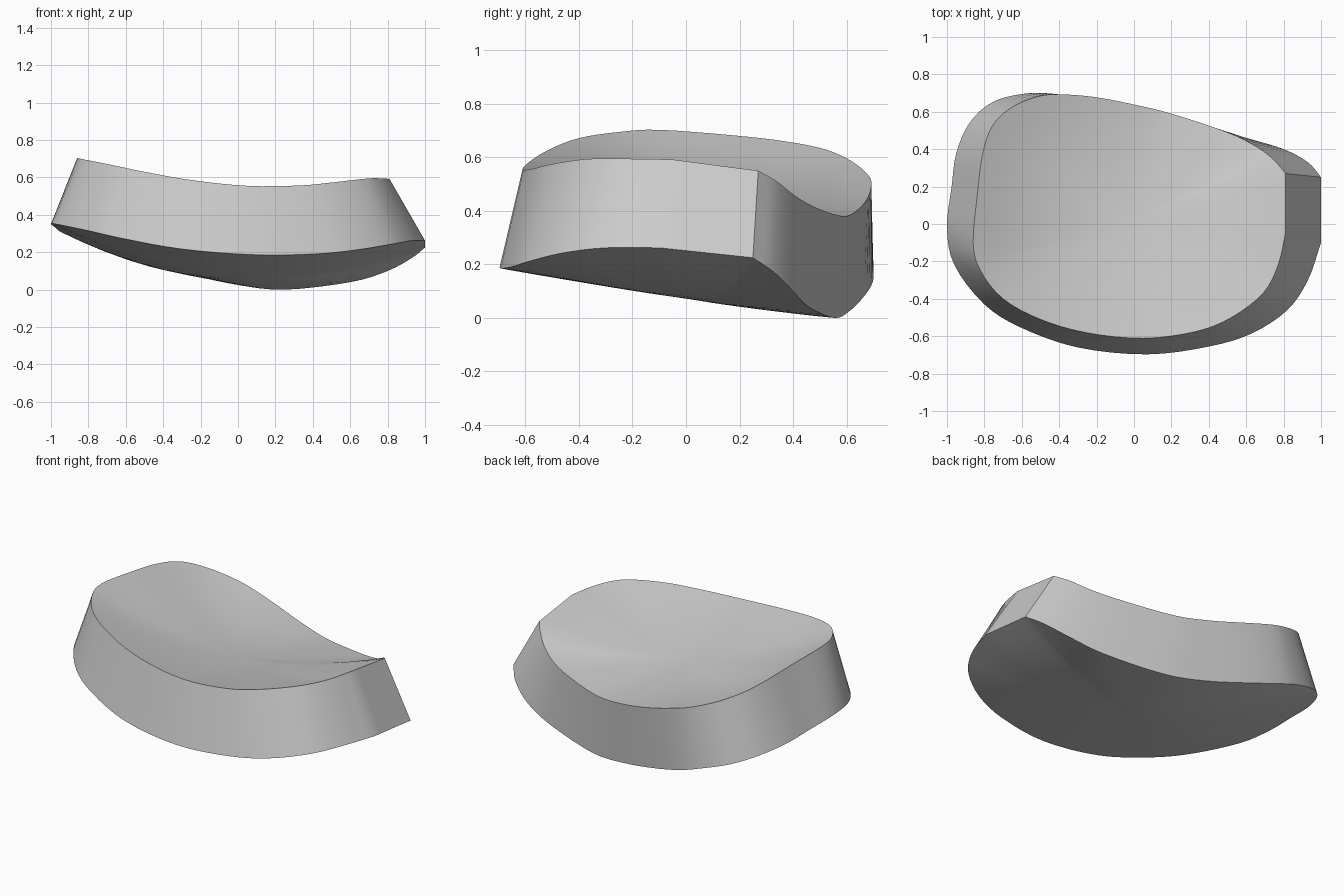
import bpy, bmesh, math
from mathutils import Vector

if "Cube" in bpy.data.objects:
    bpy.data.objects.remove(bpy.data.objects["Cube"])

# Matching rim curves, from the back-right corner round the back, left and front
LOWER = [(1, .25, .225), (.93, .33, .17), (.8, .40, .10), (.6, .46, .04), (.25, .555, 0),
         (0, .61, .025), (-.25, .665, .08), (-.45, .698, .135), (-.6, .695, .185),
         (-.76, .65, .235), (-.88, .54, .28), (-.95, .38, .31), (-.975, .2, .33),
         (-1, -.02, .352), (-.96, -.22, .348), (-.8, -.43, .315), (-.6, -.556, .27),
         (-.3, -.66, .217), (.07, -.697, .187), (.4, -.655, .19), (.63, -.585, .212),
         (.82, -.46, .243), (.93, -.3, .262), (1, -.1, .262)]
UPPER = [(.81, .27, .55), (.75, .34, .51), (.66, .41, .455), (.5, .49, .41), (.2, .59, .38),
         (-.02, .643, .405), (-.22, .68, .45), (-.4, .693, .50), (-.52, .68, .535),
         (-.66, .62, .585), (-.76, .52, .63), (-.81, .37, .66), (-.835, .18, .682),
         (-.86, -.1, .703), (-.82, -.25, .695), (-.7, -.40, .672), (-.5, -.51, .63),
         (-.25, -.582, .586), (.05, -.611, .555), (.33, -.575, .557), (.52, -.50, .575),
         (.69, -.37, .594), (.77, -.22, .595), (.81, -.05, .592)]
STEPS, RINGS = 4, 10


def smooth_rim(points):
    """Catmull-Rom curve through the points, left open at the flat right end."""
    p = [Vector(q) for q in points]
    p = [2 * p[0] - p[1]] + p + [2 * p[-1] - p[-2]]
    out = []
    for i in range(1, len(p) - 2):
        a, b, c, d = p[i - 1:i + 3]
        for k in range(STEPS):
            t = k / STEPS
            out.append(.5 * (2 * b + (c - a) * t + (2 * a - 5 * b + 4 * c - d) * t * t
                             + (3 * b - a - 3 * c + d) * t ** 3))
    out.append(p[-2])
    # straight flat end
    for k in range(1, 6):
        out.append(p[-2].lerp(p[1], k / 6))
    return out


def dished_face(bm, rim, height, slope_x, slope_y):
    """Concentric rings forming a tilted, gently bowled surface; returns rim verts."""
    rings = []
    for r in range(RINGS, 0, -1):
        s = r / RINGS
        ring = []
        for q in rim:
            tilt = slope_x * q.x + slope_y * q.y
            z = height + tilt * s + (q.z - height - tilt) * s * s
            ring.append(bm.verts.new((q.x * s, q.y * s, z)))
        rings.append(ring)
    for a, b in zip(rings, rings[1:]):
        bridge(bm, a, b)
    mid = bm.verts.new((0, 0, height))
    last = rings[-1]
    for i in range(len(last)):
        bm.faces.new((last[i - 1], last[i], mid))
    return rings[0]


def bridge(bm, a, b):
    for i in range(len(a)):
        bm.faces.new((a[i - 1], a[i], b[i], b[i - 1]))


# Curved slab: dished top, bowled underside, slanted side wall
bm = bmesh.new()
top = dished_face(bm, smooth_rim(UPPER), .445, -.055, -.14)
bottom = dished_face(bm, smooth_rim(LOWER), .075, -.055, -.15)
bridge(bm, bottom, top)
bmesh.ops.recalc_face_normals(bm, faces=bm.faces)
mesh = bpy.data.meshes.new("curved_slab")
bm.to_mesh(mesh)
bm.free()
slab = bpy.data.objects.new("curved_slab", mesh)
bpy.context.collection.objects.link(slab)
bpy.context.view_layer.objects.active = slab
slab.select_set(True)
bpy.ops.object.shade_smooth_by_angle(angle=math.radians(20))
